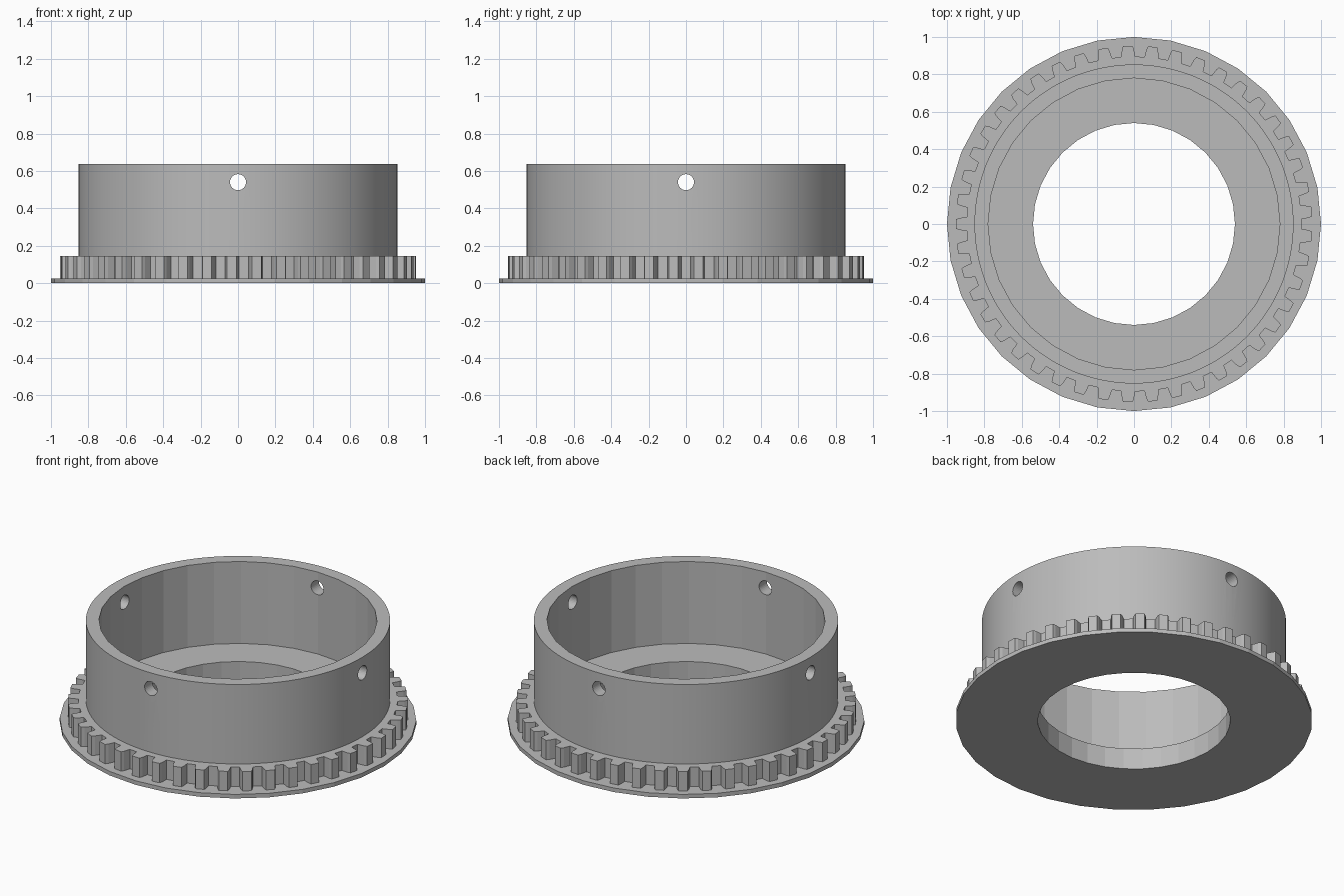
import bpy
import bmesh
from math import sin, cos, pi, radians

cube = bpy.data.objects.get("Cube")
if cube:
    bpy.data.objects.remove(cube)

grey = bpy.data.materials.new("plain grey")
grey.use_nodes = True
grey.diffuse_color = (0.5, 0.5, 0.5, 1)
grey.node_tree.nodes["Principled BSDF"].inputs["Base Color"].default_value = (0.5, 0.5, 0.5, 1)


def circle(radius, sides):
    return [(radius * cos(2 * pi * i / sides), radius * sin(2 * pi * i / sides)) for i in range(sides)]


def prism(name, outline, z0, z1):
    """Solid upright prism from a closed outline."""
    bm = bmesh.new()
    base = bm.faces.new([bm.verts.new((x, y, z0)) for x, y in outline])
    top = bmesh.ops.extrude_face_region(bm, geom=[base])["geom"]
    bmesh.ops.translate(bm, vec=(0, 0, z1 - z0), verts=[v for v in top if isinstance(v, bmesh.types.BMVert)])
    bmesh.ops.recalc_face_normals(bm, faces=bm.faces)
    mesh = bpy.data.meshes.new(name)
    bm.to_mesh(mesh)
    bm.free()
    mesh.materials.append(grey)
    obj = bpy.data.objects.new(name, mesh)
    bpy.context.collection.objects.link(obj)
    return obj


def boolean(target, other, operation):
    """Apply a boolean and remove the helper object."""
    mod = target.modifiers.new(operation, 'BOOLEAN')
    mod.operation, mod.object, mod.solver = operation, other, 'EXACT'
    bpy.context.view_layer.objects.active = target
    bpy.ops.object.modifier_apply(modifier=mod.name)
    bpy.data.objects.remove(other)


# Belt tooth outline: tapered teeth with lightly rounded tips
teeth = 45
tooth = [(0.895, -2.4), (0.935, -1.95), (0.953, -1.5), (0.953, 1.5), (0.935, 1.95), (0.895, 2.4)]
outline = []
for i in range(teeth):
    for r, offset in tooth:
        a = pi + radians(i * 360 / teeth + offset)
        outline.append((r * cos(a), r * sin(a)))

# Flange, toothed ring and tall collar joined into one body
body = prism("toothed_collar", circle(1.0, 32), 0, 0.025)
boolean(body, prism("toothed_ring", outline, 0.01, 0.145), 'UNION')
boolean(body, prism("collar", circle(0.853, 128), 0.015, 0.637), 'UNION')

# Wide bore above the floor, narrower hole through it
boolean(body, prism("bore_cutter", circle(0.78, 32), 0.13, 0.8), 'DIFFERENCE')
boolean(body, prism("hole_cutter", circle(0.54, 32), -0.1, 0.3), 'DIFFERENCE')

# Four set screw holes, cut by two crossing pins
for axis in ((pi / 2, 0, 0), (0, pi / 2, 0)):
    pin = prism("pin_cutter", circle(0.043, 32), -1.2, 1.2)
    pin.rotation_euler = axis
    pin.location.z = 0.54
    bpy.context.view_layer.update()
    boolean(body, pin, 'DIFFERENCE')

# Smooth the collar wall while keeping real edges sharp
body.select_set(True)
bpy.context.view_layer.objects.active = body
bpy.ops.object.shade_smooth_by_angle(angle=radians(5))
